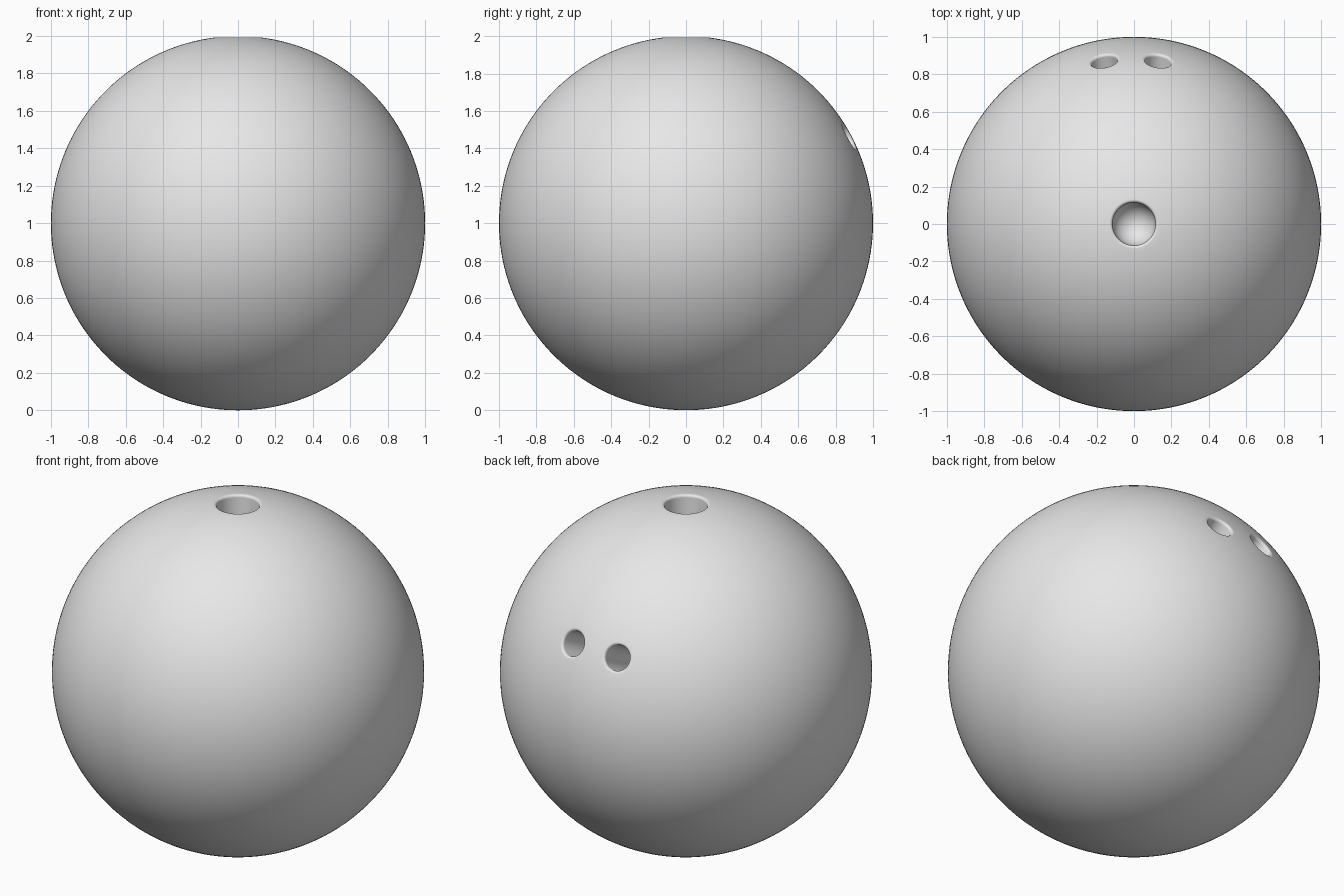
import bpy
import bmesh
from math import sin, cos, pi, sqrt, atan2
from mathutils import Vector

cube = bpy.data.objects.get("Cube")
if cube:
    bpy.data.objects.remove(cube, do_unlink=True)

CENTRE = Vector((0, 0, 1))

grey = bpy.data.materials.new("light grey")
grey.use_nodes = True
colour = (0.8, 0.8, 0.8, 1)
grey.diffuse_color = colour
grey.node_tree.nodes["Principled BSDF"].inputs["Base Color"].default_value = colour


def add_object(name, bm):
    for face in bm.faces:
        face.smooth = True
    mesh = bpy.data.meshes.new(name)
    bm.to_mesh(mesh)
    bm.free()
    mesh.materials.append(grey)
    obj = bpy.data.objects.new(name, mesh)
    obj.location = CENTRE
    bpy.context.collection.objects.link(obj)
    return obj


def hole_profile(radius, fillet, depth):
    """Round-bottomed bore whose lip rolls smoothly onto the unit ball."""
    floor = 1 - depth + radius
    points = [(radius * sin(t * pi / 16), floor - radius * cos(t * pi / 16))
              for t in range(9)]
    cr = radius + fillet
    cz = sqrt((1 - fillet) ** 2 - cr ** 2)
    end = atan2(cz, cr)
    for i in range(9):
        a = pi + (end - pi) * i / 8
        points.append((cr + fillet * cos(a), cz + fillet * sin(a)))
    rim = points[-1][0]
    return points + [(rim, 1.1), (0, 1.1)]


def hole_cutter(name, direction, radius, fillet, depth, sides=48):
    bm = bmesh.new()
    verts = [bm.verts.new((r, 0, z)) for r, z in hole_profile(radius, fillet, depth)]
    edges = [bm.edges.new(pair) for pair in zip(verts, verts[1:])]
    bmesh.ops.spin(bm, geom=verts + edges, cent=(0, 0, 0), axis=(0, 0, 1),
                   angle=2 * pi, steps=sides, use_duplicate=False)
    bmesh.ops.remove_doubles(bm, verts=bm.verts, dist=0.0001)
    bmesh.ops.recalc_face_normals(bm, faces=bm.faces)
    cutter = add_object(name, bm)
    cutter.rotation_mode = 'QUATERNION'
    cutter.rotation_quaternion = Vector(direction).to_track_quat('Z', 'Y')
    cutter.hide_render = True
    return cutter


# Ball body
bm = bmesh.new()
bmesh.ops.create_uvsphere(bm, u_segments=160, v_segments=80, radius=1)
ball = add_object("ball", bm)

# Thumb hole on top, two finger holes high on the back
cutters = [
    hole_cutter("thumb_hole_cutter", (0, 0, 1), 0.115, 0.015, 0.5),
    hole_cutter("left_finger_hole_cutter", (0.13, 0.875, 0.465), 0.07, 0.015, 0.4),
    hole_cutter("right_finger_hole_cutter", (-0.16, 0.875, 0.457), 0.07, 0.015, 0.4),
]
bpy.context.view_layer.objects.active = ball
for cutter in cutters:
    mod = ball.modifiers.new(cutter.name, 'BOOLEAN')
    mod.operation = 'DIFFERENCE'
    mod.solver = 'EXACT'
    mod.object = cutter
    bpy.ops.object.modifier_apply(modifier=mod.name)

for cutter in cutters:
    bpy.data.objects.remove(cutter, do_unlink=True)

# Smooth shading over the whole ball
bpy.ops.object.select_all(action='DESELECT')
ball.select_set(True)
bpy.ops.object.shade_smooth_by_angle(angle=pi / 4)
